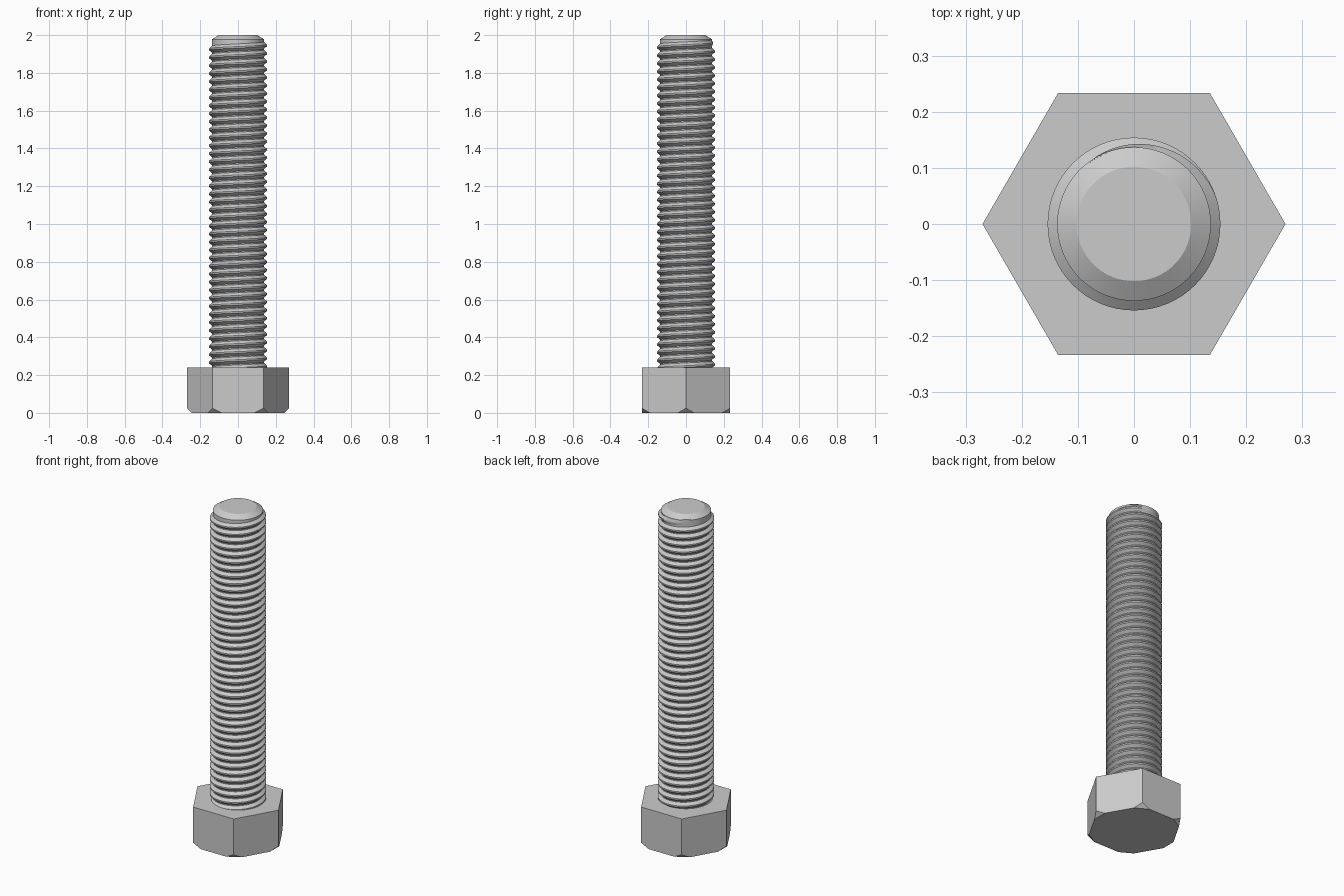
import bpy, bmesh
from math import cos, sin, radians, tau
from mathutils import Vector

cube = bpy.data.objects.get("Cube")
if cube:
    bpy.data.objects.remove(cube, do_unlink=True)

# One plain grey metal
GREY = (0.6, 0.6, 0.6, 1)
steel = bpy.data.materials.new("grey_steel")
steel.use_nodes = True
steel.diffuse_color = GREY
steel.node_tree.nodes["Principled BSDF"].inputs["Base Color"].default_value = GREY

HEAD_TOP, HEAD_R, CORNER_CUT = 0.24, 0.27, 0.025
CORE_R, CREST_R, PITCH = 0.137, 0.154, 0.0425
SEGMENTS = 64


def finish(bm, name, smooth_angle=None):
    bmesh.ops.recalc_face_normals(bm, faces=bm.faces)
    mesh = bpy.data.meshes.new(name)
    bm.to_mesh(mesh)
    bm.free()
    mesh.materials.append(steel)
    obj = bpy.data.objects.new(name, mesh)
    bpy.context.collection.objects.link(obj)
    if smooth_angle:
        bpy.ops.object.select_all(action='DESELECT')
        obj.select_set(True)
        bpy.context.view_layer.objects.active = obj
        bpy.ops.object.shade_smooth_by_angle(angle=radians(smooth_angle))
    return obj


def bridge_rings(bm, rings, closed):
    for a, b in zip(rings, rings[1:]):
        n = len(a)
        for i in range(n if closed else n - 1):
            j = (i + 1) % n
            bm.faces.new((a[i], a[j], b[j], b[i]))


# Hexagonal head with its lower corners cut off
bm = bmesh.new()
for k in range(6):
    d = Vector((cos(k * tau / 6), sin(k * tau / 6), 0))
    side = Vector((-d.y, d.x, 0)) * CORNER_CUT * 3 ** 0.5
    bm.verts.new(d * HEAD_R + Vector((0, 0, HEAD_TOP)))
    bm.verts.new(d * HEAD_R + Vector((0, 0, CORNER_CUT)))
    for s in (-1, 1):
        bm.verts.new(d * (HEAD_R - CORNER_CUT) + side * s)
bmesh.ops.convex_hull(bm, input=bm.verts)
bmesh.ops.dissolve_limit(bm, angle_limit=radians(1), verts=bm.verts, edges=bm.edges)
finish(bm, "hex_head")

# Shank core with a chamfered tip
bm = bmesh.new()
rings = []
for r, z in ((CORE_R, HEAD_TOP - 0.02), (CORE_R, 1.978), (0.102, 2.0)):
    rings.append([bm.verts.new((r * cos(i * tau / SEGMENTS), r * sin(i * tau / SEGMENTS), z))
                  for i in range(SEGMENTS)])
bridge_rings(bm, rings, True)
bm.faces.new(rings[-1])
bm.faces.new(rings[0])
finish(bm, "shank_core", 30)

# Right-hand helical thread that fades out near the tip
bm = bmesh.new()
END_ANGLE, END_Z, FADE = radians(135), 1.962, radians(115)
steps = int((END_Z - HEAD_TOP + 0.02) / PITCH * SEGMENTS)
rings = []
for i in range(steps + 1):
    back = i * tau / SEGMENTS
    angle = END_ANGLE - back
    z = END_Z - PITCH * back / tau
    root = CORE_R - 0.002
    crest = root + (CREST_R - root) * min(1, back / FADE)
    profile = ((root, -0.02), (crest, -0.004), (crest, 0.004), (root, 0.02))
    rings.append([bm.verts.new((r * cos(angle), r * sin(angle), z + h)) for r, h in profile])
bridge_rings(bm, rings, False)
finish(bm, "screw_thread", 30)
